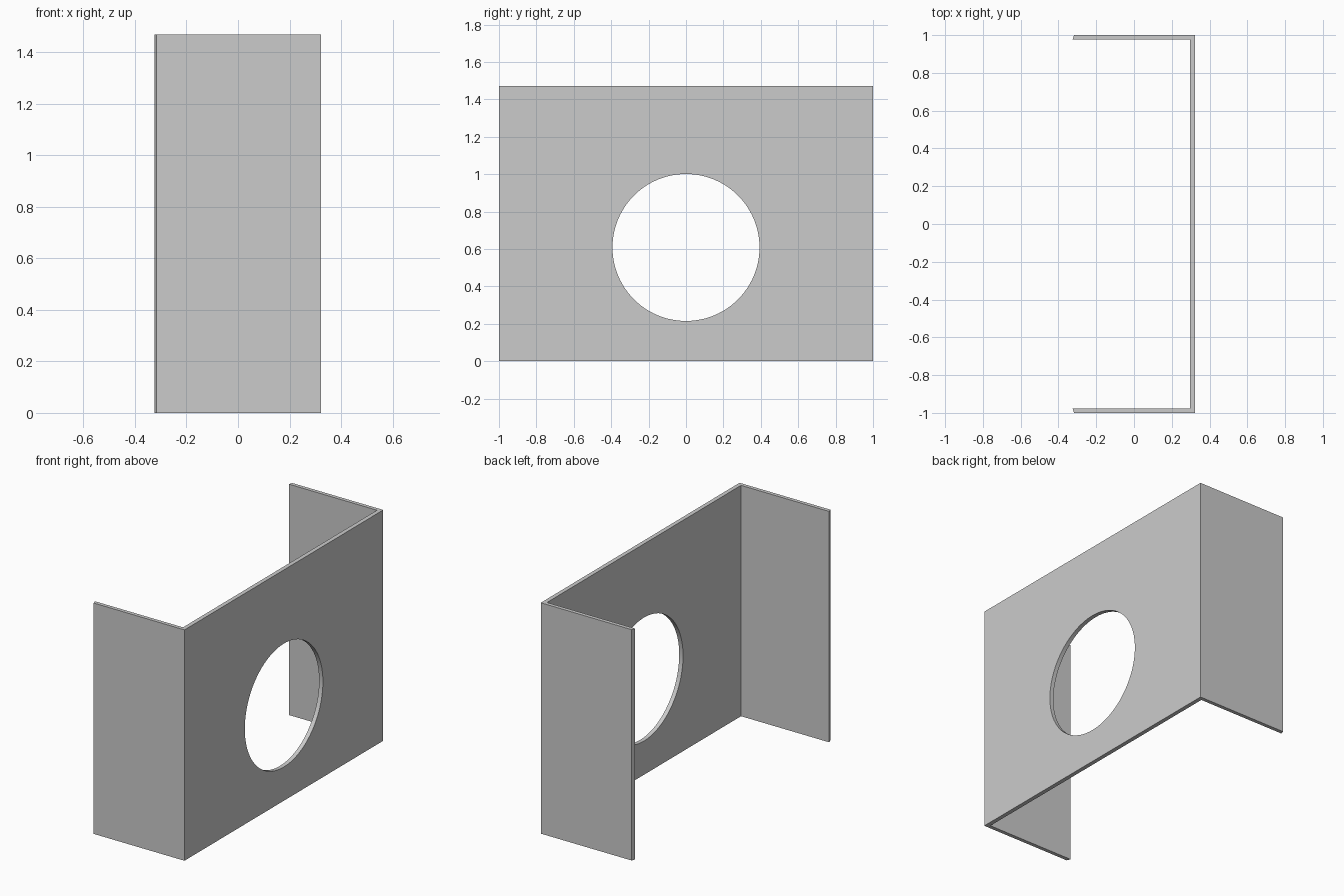
import bpy
import bmesh

cube = bpy.data.objects.get("Cube")
if cube:
    bpy.data.objects.remove(cube, do_unlink=True)

# Plain grey sheet metal
grey = bpy.data.materials.new("grey")
grey.use_nodes = True
colour = (0.6, 0.6, 0.6, 1)
grey.diffuse_color = colour
grey.node_tree.nodes["Principled BSDF"].inputs["Base Color"].default_value = colour

HEIGHT = 1.47

# Channel profile seen from above: one half, mirrored in y
half = [(-0.317, -1), (0.323, -1)]
inner = [(0.296, -0.976), (-0.325, -0.976)]
profile = half + [(x, -y) for x, y in reversed(half)]
profile += [(x, -y) for x, y in reversed(inner)] + inner

bm = bmesh.new()
base = bm.faces.new([bm.verts.new((x, y, 0)) for x, y in profile])
top = bmesh.ops.extrude_face_region(bm, geom=[base])["geom"]
bmesh.ops.translate(bm, vec=(0, 0, HEIGHT),
                    verts=[v for v in top if isinstance(v, bmesh.types.BMVert)])
bmesh.ops.recalc_face_normals(bm, faces=bm.faces)
mesh = bpy.data.meshes.new("channel_bracket")
bm.to_mesh(mesh)
bm.free()
bracket = bpy.data.objects.new("channel_bracket", mesh)
bpy.context.collection.objects.link(bracket)
mesh.materials.append(grey)

# Round opening through the web
bpy.ops.mesh.primitive_cylinder_add(vertices=96, radius=0.393, depth=0.3,
                                    location=(0.31, 0, 0.608),
                                    rotation=(0, 1.570796, 0))
cutter = bpy.context.object
cutter.name = "hole_cutter"
cutter.data.materials.append(grey)
cut = bracket.modifiers.new("round_hole", "BOOLEAN")
cut.object = cutter
cut.solver = "EXACT"

# Apply the cut and drop the helper
bpy.ops.object.select_all(action="DESELECT")
bracket.select_set(True)
bpy.context.view_layer.objects.active = bracket
bpy.ops.object.modifier_apply(modifier=cut.name)
bpy.data.objects.remove(cutter, do_unlink=True)
bpy.ops.object.shade_smooth_by_angle()
